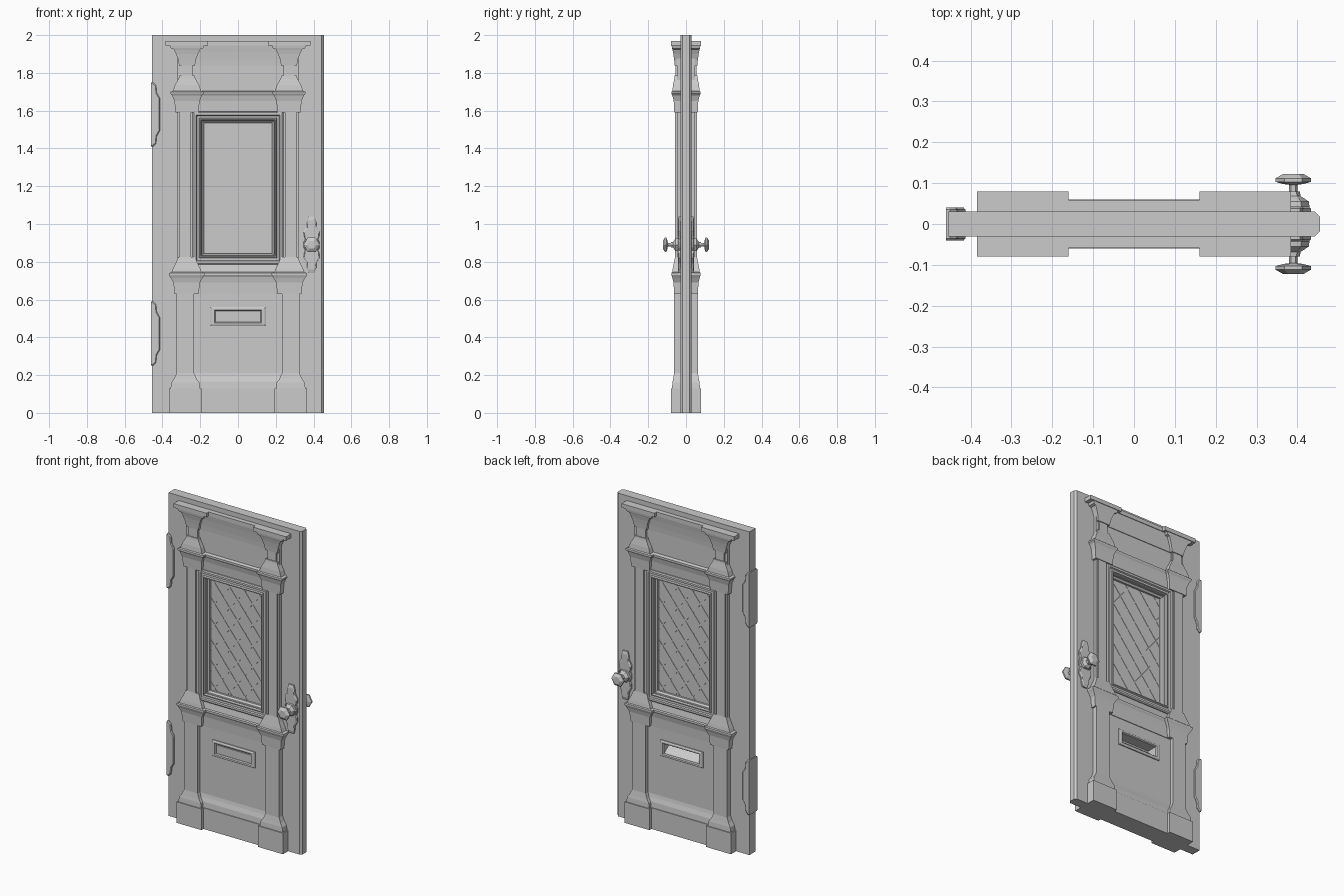
import bpy, bmesh, math

if "Cube" in bpy.data.objects:
    bpy.data.objects.remove(bpy.data.objects["Cube"])

grey = bpy.data.materials.new("plain grey")
grey.use_nodes = True
COLOUR = (0.6, 0.6, 0.6, 1)
grey.diffuse_color = COLOUR
grey.node_tree.nodes["Principled BSDF"].inputs["Base Color"].default_value = COLOUR


def skin(name, rings, closed=False):
    """Join equal rings of points with quads; cap the ends or close the loop."""
    bm = bmesh.new()
    loops = [[bm.verts.new(p) for p in ring] for ring in rings]
    n = len(loops[0])
    pairs = list(zip(loops, loops[1:]))
    if closed:
        pairs.append((loops[-1], loops[0]))
    else:
        bm.faces.new(loops[0])
        bm.faces.new(loops[-1])
    for a, b in pairs:
        for i in range(n):
            j = (i + 1) % n
            bm.faces.new((a[i], a[j], b[j], b[i]))
    bmesh.ops.recalc_face_normals(bm, faces=bm.faces[:])
    mesh = bpy.data.meshes.new(name)
    bm.to_mesh(mesh)
    bm.free()
    mesh.materials.append(grey)
    ob = bpy.data.objects.new(name, mesh)
    bpy.context.collection.objects.link(ob)
    return ob


def stack(name, x, profile):
    """Vertical moulding, front to back, from (z, half width, depth) steps."""
    return skin(name, [[(x - w, -d, z), (x + w, -d, z), (x + w, d, z), (x - w, d, z)]
                       for z, w, d in profile])


def block(name, x0, x1, y0, y1, z0, z1):
    return skin(name, [[(x0, y0, z), (x1, y0, z), (x1, y1, z), (x0, y1, z)]
                       for z in (z0, z1)])


def frame(name, side, zc, steps):
    """Rectangular frame from (half width, half height, y) steps."""
    return skin(name, [[(-w, side * y, zc - h), (w, side * y, zc - h),
                        (w, side * y, zc + h), (-w, side * y, zc + h)]
                       for w, h, y in steps], closed=True)


def cut(ob, cutter):
    mod = ob.modifiers.new("opening", 'BOOLEAN')
    mod.object = cutter
    mod.solver = 'EXACT'
    bpy.context.view_layer.objects.active = ob
    bpy.ops.object.modifier_apply(modifier=mod.name)


# Door leaf with eased latch edge, and raised panel body
E, T, B = 0.455, 0.03, 0.012
section = [(-E, -T), (E - B, -T), (E, B - T), (E, T - B), (E - B, T), (-E, T)]
leaf = skin("door_leaf", [[(x, y, z) for x, y in section] for z in (0, 2)])
body = stack("panel_body", 0, [(0.01, 0.31, 0.04), (1.94, 0.31, 0.04)])

# Window opening and letter slot recess
WZ, SZ = 1.19, 0.51
window_cutter = block("window_cutter", -0.19, 0.19, -0.2, 0.2, WZ - 0.355, WZ + 0.355)
slot_cutter = block("slot_cutter", -0.12, 0.12, -0.02, 0.2, SZ - 0.03, SZ + 0.03)
for cutter in (window_cutter, slot_cutter):
    cutter.hide_render = True
    for ob in (leaf, body):
        cut(ob, cutter)
    bpy.data.objects.remove(cutter)

# Pilasters
shaft = [(0.82, 0.03, 0.058), (1.59, 0.03, 0.058)]
plinth = [(0, 0.085, 0.08), (0.13, 0.085, 0.08), (0.13, 0.078, 0.074), (0.16, 0.074, 0.072),
          (0.18, 0.06, 0.068), (0.21, 0.047, 0.063), (0.64, 0.047, 0.063)]
lower_cap = [(0.63, 0.064, 0.063), (0.69, 0.07, 0.066), (0.715, 0.084, 0.072),
             (0.73, 0.094, 0.078), (0.74, 0.094, 0.078), (0.745, 0.08, 0.073),
             (0.765, 0.072, 0.07), (0.8, 0.055, 0.063), (0.825, 0.045, 0.058)]
upper_cap = [(1.59, 0.062, 0.062), (1.65, 0.066, 0.065), (1.68, 0.078, 0.072),
             (1.69, 0.088, 0.078), (1.70, 0.088, 0.078), (1.705, 0.074, 0.072),
             (1.735, 0.064, 0.069), (1.77, 0.045, 0.062), (1.785, 0.04, 0.06),
             (1.785, 0.03, 0.055), (1.84, 0.03, 0.055), (1.84, 0.042, 0.06),
             (1.87, 0.047, 0.063), (1.9, 0.058, 0.067), (1.925, 0.07, 0.072),
             (1.93, 0.085, 0.074), (1.945, 0.09, 0.076)]
for side, s in (("right", -1), ("left", 1)):
    stack(side + "_pilaster_shaft", s * 0.279, shaft)
    stack(side + "_pilaster_backing", s * 0.279, [(0.8, 0.04, 0.048), (1.94, 0.04, 0.048)])
    stack(side + "_pilaster_base", s * 0.279, plinth)
    stack(side + "_lower_capital", s * 0.272, lower_cap)
    stack(side + "_upper_capital", s * 0.27, upper_cap)
    stack(side + "_cornice_end", s * 0.2725, [(1.945, 0.1125, 0.08), (1.97, 0.1125, 0.08)])


# Horizontal mouldings between the pilasters
def rail(name, profile):
    stack(name, 0, [(z, 0.28, d) for z, d in profile])


rail("base_rail", [(0, 0.06), (0.13, 0.06), (0.13, 0.055), (0.165, 0.052),
                   (0.19, 0.044), (0.21, 0.04)])
rail("lock_rail", [(0.63, 0.044), (0.69, 0.047), (0.72, 0.053), (0.73, 0.059),
                   (0.74, 0.059), (0.745, 0.052), (0.785, 0.044)])
rail("upper_rail", [(1.597, 0.044), (1.65, 0.047), (1.68, 0.053), (1.69, 0.059),
                    (1.70, 0.059), (1.705, 0.04)])
rail("crown_rail", [(1.84, 0.044), (1.87, 0.046), (1.91, 0.05), (1.945, 0.055)])
rail("cornice_middle", [(1.945, 0.059), (1.97, 0.059)])

# Glass pane with diamond lattice
GW, GH, SLOPE = 0.182, 0.347, 1.25
block("glass_pane", -0.19, 0.19, -0.008, 0.008, WZ - 0.36, WZ + 0.36)
for d in (-1, 1):
    for k in range(-4, 5):
        c = k * 0.13
        ends = sorted(((-GH - c) / SLOPE, (GH - c) / SLOPE))
        x0, x1 = max(-GW, ends[0]), min(GW, ends[1])
        if x1 - x0 > 0.01:
            rings = []
            for x in (x0, x1):
                z = WZ + SLOPE * x + c
                rings.append([(d * x, y, z + o) for y, o in
                              ((-0.01, -0.005), (0.01, -0.005), (0.01, 0.005), (-0.01, 0.005))])
            skin("lattice_bar", rings)

# Window frames, letter slot frames and door furniture on both faces
plate_half = [(0.016, 0.15), (0.024, 0.125), (0.026, 0.1), (0.043, 0.07), (0.04, 0.045),
              (0.034, 0.03), (0.042, 0.015)]
plate_half += [(w, -h) for w, h in reversed(plate_half)]
plate = plate_half + [(-w, h) for w, h in reversed(plate_half)]
KX, KZ = 0.39, 0.89


def turned(name, s, profile):
    """Six-sided turned part about the spindle axis."""
    skin(name, [[(KX + r * math.cos(math.pi * i / 3), s * y, KZ + r * math.sin(math.pi * i / 3))
                 for i in range(6)] for y, r in profile])


for side, s in (("front", -1), ("back", 1)):
    frame(side + "_window_frame", s, WZ,
          [(0.24, 0.405, 0.03), (0.24, 0.405, 0.05), (0.234, 0.399, 0.055), (0.222, 0.387, 0.055),
           (0.218, 0.383, 0.047), (0.206, 0.371, 0.047), (0.202, 0.367, 0.055),
           (0.196, 0.361, 0.055), (0.192, 0.357, 0.03), (0.18, 0.345, 0.02), (0.18, 0.345, 0.0)])
    frame(side + "_letter_slot_frame", s, SZ,
          [(0.147, 0.05, 0.035), (0.147, 0.05, 0.046), (0.14, 0.043, 0.05),
           (0.125, 0.035, 0.05), (0.12, 0.03, 0.044), (0.12, 0.03, 0.035)])
    skin(side + "_handle_plate",
         [[(KX + w * f, s * y, KZ + h * f) for w, h in plate]
          for y, f in ((0.028, 1), (0.038, 1), (0.043, 0.88))])
    turned(side + "_rosette", s, [(0.04, 0.04), (0.055, 0.038), (0.062, 0.028),
                                  (0.068, 0.018), (0.08, 0.016)])
    turned(side + "_knob", s, [(0.07, 0.01), (0.096, 0.01), (0.098, 0.025), (0.103, 0.043),
                               (0.112, 0.043), (0.123, 0.024)])

# Letter flap on the front, sloping chute at the back
block("letter_flap", -0.115, 0.115, -0.044, -0.03, SZ - 0.024, SZ + 0.024)
skin("letter_chute", [[(x, -0.02, SZ - 0.03), (x, 0.04, SZ - 0.03), (x, -0.02, SZ + 0.02)]
                      for x in (-0.12, 0.12)])

# Hinges on the model's right edge
hinge = [(-0.46, 0.17), (-0.45, 0.17), (-0.434, 0.155), (-0.43, 0.115), (-0.413, 0.085)]
hinge += [(x, -h) for x, h in reversed(hinge)]
for name, zc in (("lower_hinge", 0.42), ("upper_hinge", 1.58)):
    skin(name, [[(x if f == 1 else x - 0.004 * (x > -0.455), y, zc + h * f) for x, h in hinge]
                for y, f in ((-0.04, 0.97), (-0.035, 1), (0.035, 1), (0.04, 0.97))])
